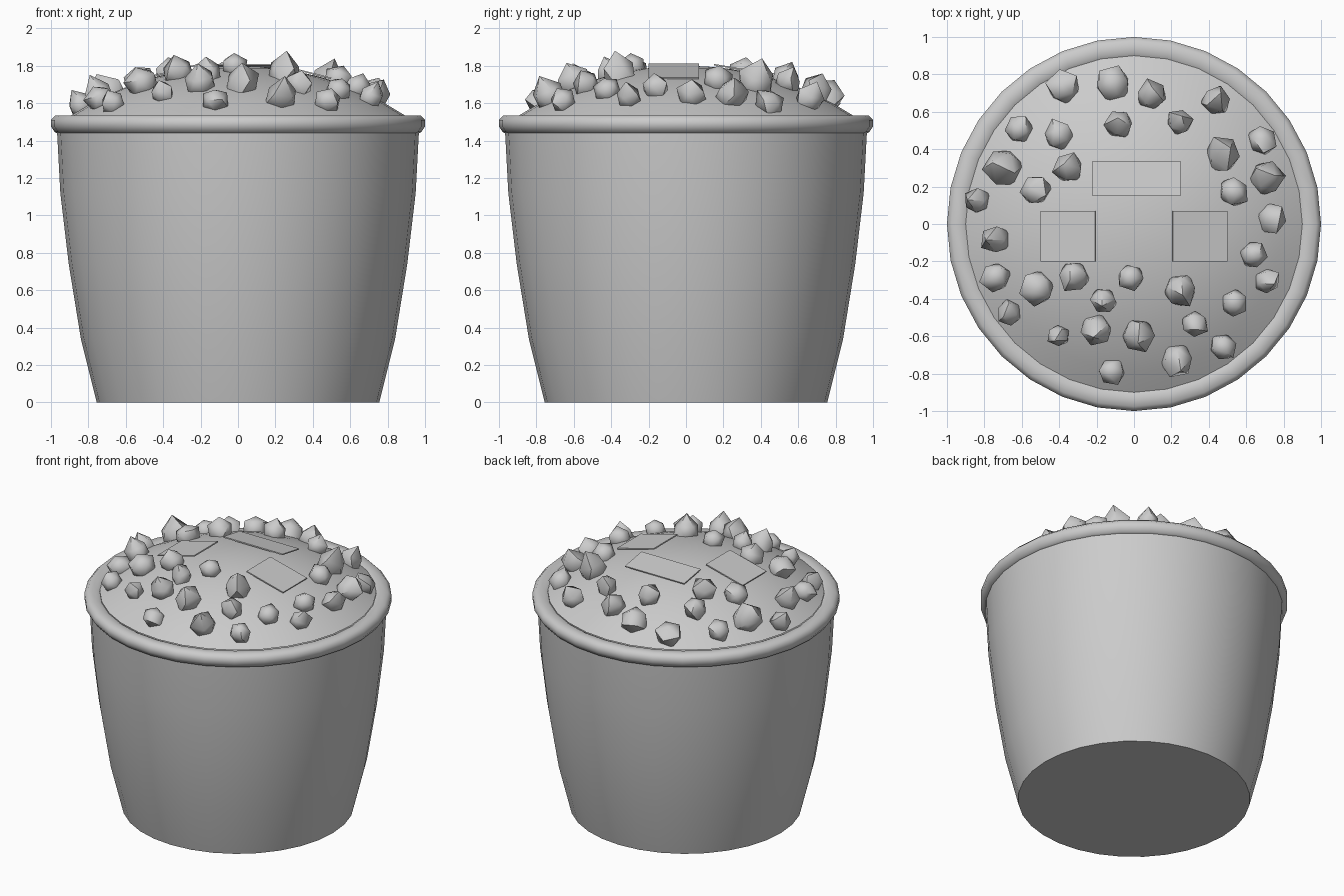
import bpy, bmesh, math, random
from mathutils import Vector, Matrix

random.seed(4)
if "Cube" in bpy.data.objects:
    bpy.data.objects.remove(bpy.data.objects["Cube"])

GREY = (0.6, 0.6, 0.6, 1)
grey = bpy.data.materials.new("plain grey")
grey.use_nodes = True
grey.diffuse_color = GREY
grey.node_tree.nodes["Principled BSDF"].inputs["Base Color"].default_value = GREY

# Shape of the filling: a shallow spherical cap
PEAK, EDGE, EDGE_R = 1.8, 1.53, 0.9
CAP_R = (EDGE_R ** 2 + (PEAK - EDGE) ** 2) / (2 * (PEAK - EDGE))


def dome_z(x, y):
    return PEAK - CAP_R + math.sqrt(CAP_R ** 2 - x * x - y * y)


def finish(name, bm, angle):
    bmesh.ops.recalc_face_normals(bm, faces=bm.faces)
    mesh = bpy.data.meshes.new(name)
    bm.to_mesh(mesh)
    bm.free()
    mesh.materials.append(grey)
    obj = bpy.data.objects.new(name, mesh)
    bpy.context.collection.objects.link(obj)
    bpy.ops.object.select_all(action='DESELECT')
    obj.select_set(True)
    bpy.context.view_layer.objects.active = obj
    bpy.ops.object.shade_smooth_by_angle(angle=math.radians(angle))
    return obj


def lathe(name, profile, angle, segments=32):
    bm = bmesh.new()
    verts = [bm.verts.new((r, 0, z)) for r, z in profile]
    edges = [bm.edges.new(pair) for pair in zip(verts, verts[1:])]
    bmesh.ops.spin(bm, geom=verts + edges, axis=(0, 0, 1), cent=(0, 0, 0),
                   angle=math.tau, steps=segments)
    bmesh.ops.remove_doubles(bm, verts=bm.verts, dist=0.0005)
    return finish(name, bm, angle)


# Tapered pot with a rolled rim
lathe("pot", [(0, 0), (0.755, 0), (0.84, 0.34), (0.905, 0.74), (0.95, 1.12),
              (0.967, 1.44), (0.98, 1.445), (1, 1.475), (1, 1.51),
              (0.975, 1.535), (0.92, 1.535), (EDGE_R, 1.525),
              (EDGE_R, 1.45)], 50)

# Domed filling
rings = [EDGE_R * i / 8 for i in range(9)]
lathe("filling", [(r, dome_z(r, 0)) for r in rings], 40)


# Thin plates resting on the dome
def plate(name, x, y, width, depth, z, tilt, axis):
    bm = bmesh.new()
    place = Matrix.Translation((x, y, z)) @ Matrix.Rotation(tilt, 4, axis)
    bmesh.ops.create_cube(bm, size=1, matrix=place @ Matrix.Diagonal(
        (width, depth, 0.008, 1)))
    finish(name, bm, 20)


for side, label in ((1, "left"), (-1, "right")):
    plate(label + "_plate", side * 0.353, -0.065, 0.3, 0.27, 1.77,
          side * 0.25, 'Y')
plate("back_plate", 0.013, 0.243, 0.47, 0.19, 1.79, -0.17, 'X')

# Pebbles: x, y and radius in hundredths
PEBBLES = [
    (-37, 72, 9), (-11, 74, 9), (9, 68, 8), (43, 65, 8), (-8, 53, 8),
    (24, 54, 7), (68, 44, 8), (-61, 50, 8), (-40, 47, 8), (47, 37, 10),
    (-69, 30, 10), (-35, 30, 8), (70, 24, 9), (-52, 18, 8), (53, 17, 8),
    (-83, 12, 7), (73, 3, 8), (-73, -8, 8), (63, -16, 7), (-73, -28, 8),
    (-51, -34, 9), (-32, -28, 8), (-2, -28, 7), (-16, -41, 7),
    (24, -35, 9), (70, -30, 7), (53, -42, 7), (-66, -47, 7),
    (32, -53, 7), (-40, -59, 6), (-20, -56, 8), (2, -59, 9),
    (23, -72, 9), (47, -65, 7), (-12, -78, 7)]


def pebble(number, x, y, radius):
    bm = bmesh.new()
    bmesh.ops.create_icosphere(bm, subdivisions=1, radius=radius)
    for v in bm.verts:
        v.co *= random.uniform(0.92, 1.18)
        if v.co.z > radius * 0.8:
            v.co.z *= random.uniform(0.85, 1.35)
    spot = Vector((x, y, dome_z(x, y)))
    normal = (spot - Vector((0, 0, PEAK - CAP_R))).normalized()
    turn = Matrix.Rotation(random.uniform(0, math.tau), 4, 'Z')
    lean = normal.to_track_quat('Z', 'Y').to_matrix().to_4x4()
    bm.transform(Matrix.Translation(spot + normal * 0.02) @ lean @ turn)
    finish(f"pebble_{number}", bm, 50)


for i, (x, y, r) in enumerate(PEBBLES, 1):
    pebble(i, x / 100, y / 100, r / 100)
